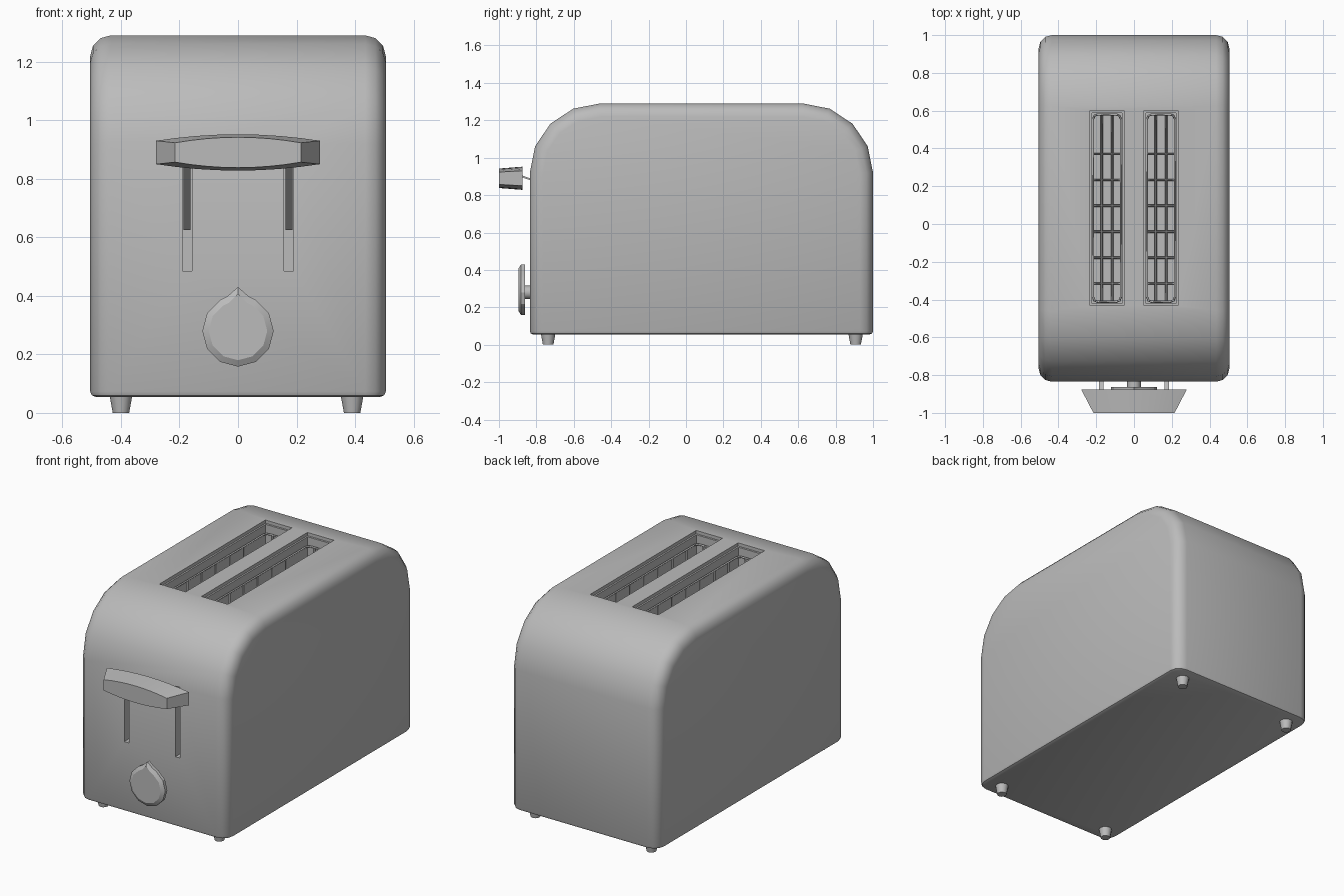
import bpy, bmesh, math
from mathutils import Vector

if "Cube" in bpy.data.objects:
    bpy.data.objects.remove(bpy.data.objects["Cube"], do_unlink=True)

grey = bpy.data.materials.new("plain_grey")
grey.use_nodes = True
COLOUR = (0.5, 0.5, 0.5, 1)
grey.diffuse_color = COLOUR
grey.node_tree.nodes["Principled BSDF"].inputs["Base Color"].default_value = COLOUR


def finish(name, bm, smooth=None):
    bmesh.ops.recalc_face_normals(bm, faces=bm.faces)
    mesh = bpy.data.meshes.new(name)
    bm.to_mesh(mesh)
    bm.free()
    mesh.materials.append(grey)
    obj = bpy.data.objects.new(name, mesh)
    bpy.context.collection.objects.link(obj)
    if smooth:
        shade(obj, smooth)
    return obj


def shade(obj, angle):
    bpy.ops.object.select_all(action="DESELECT")
    bpy.context.view_layer.objects.active = obj
    obj.select_set(True)
    bpy.ops.object.shade_smooth_by_angle(angle=math.radians(angle))


def loft(name, rings, smooth=None):
    """Skin a list of equal-length closed rings and cap both ends."""
    bm = bmesh.new()
    loops = [[bm.verts.new(p) for p in ring] for ring in rings]
    n = len(loops[0])
    for a, b in zip(loops, loops[1:]):
        for i in range(n):
            j = (i + 1) % n
            bm.faces.new((a[i], a[j], b[j], b[i]))
    bm.faces.new(loops[0])
    bm.faces.new(loops[-1])
    return finish(name, bm, smooth)


def box(name, x0, x1, y0, y1, z0, z1):
    return loft(name, [[(x0, y0, z), (x1, y0, z), (x1, y1, z), (x0, y1, z)] for z in (z0, z1)])


def wire(name, points, radius, closed=False):
    curve = bpy.data.curves.new(name, "CURVE")
    curve.dimensions = "3D"
    curve.bevel_depth = radius
    curve.bevel_resolution = 0
    curve.use_fill_caps = True
    spline = curve.splines.new("POLY")
    spline.points.add(len(points) - 1)
    for p, co in zip(spline.points, points):
        p.co = (*co, 1)
    spline.use_cyclic_u = closed
    curve.materials.append(grey)
    obj = bpy.data.objects.new(name, curve)
    bpy.context.collection.objects.link(obj)


# Body: arched side profile, extruded across and rounded along its side edges
def arch(cy, sign, angles):
    return [(cy + sign * 0.375 * math.cos(math.radians(a)),
             0.92 + 0.37 * math.sin(math.radians(a))) for a in angles]


steps = [0, 22.5, 45, 67.5, 90]
profile = [(-0.835, 0.055)] + arch(-0.46, -1, steps) + arch(0.625, 1, steps[::-1]) + [(1.0, 0.055)]
body = loft("body", [[(x, y, z) for y, z in profile] for x in (-0.505, 0.505)])
bm = bmesh.new()
bm.from_mesh(body.data)
bmesh.ops.recalc_face_normals(bm, faces=bm.faces)
rim = [e for e in bm.edges
       if abs(e.verts[0].co.x - e.verts[1].co.x) < 0.01
       and max(v.co.z for v in e.verts) > 0.1]
bmesh.ops.bevel(bm, geom=rim, offset=0.07, segments=3, profile=0.5, affect="EDGES")
base = [e for e in bm.edges if all(v.co.z < 0.06 for v in e.verts)]
bmesh.ops.bevel(bm, geom=base, offset=0.018, segments=2, profile=0.5, affect="EDGES")
bmesh.ops.recalc_face_normals(bm, faces=bm.faces)
bm.to_mesh(body.data)
bm.free()

# Bread slots with a stepped lip, and the two lever slits
FLOOR = 0.25
cutters = []
for s in (-1, 1):
    c = s * 0.143
    cutters.append(box("lip_cutter", c - 0.09, c + 0.09, -0.432, 0.6, 1.27, 1.4))
    cutters.append(box("slot_cutter", c - 0.08, c + 0.08, -0.42, 0.588, FLOOR, 1.35))
    c = s * 0.174
    cutters.append(box("slit_cutter", c - 0.016, c + 0.016, -0.95, -0.5, 0.485, 0.92))
for cutter in cutters:
    cutter.hide_render = True
    mod = body.modifiers.new("cut", "BOOLEAN")
    mod.operation = "DIFFERENCE"
    mod.solver = "EXACT"
    mod.object = cutter
    bpy.context.view_layer.objects.active = body
    bpy.ops.object.modifier_apply(modifier=mod.name)
    bpy.data.objects.remove(cutter, do_unlink=True)
shade(body, 35)

# Wire racks inside the bread slots
for side, s in (("right", -1), ("left", 1)):
    c = s * 0.143
    low, high = FLOOR + 0.03, 1.22
    hw, y0, y1, r = 0.074, -0.412, 0.58, 0.025
    ring = []
    for cx, cy, start in ((c + hw - r, y1 - r, 0), (c - hw + r, y1 - r, 90),
                          (c - hw + r, y0 + r, 180), (c + hw - r, y0 + r, 270)):
        for a in (0, 45, 90):
            t = math.radians(start + a)
            ring.append((cx + r * math.cos(t), cy + r * math.sin(t), high))
    wire(side + "_rack_rim", ring, 0.006, True)
    for i in range(6):
        y = -0.315 + i * 0.137
        wire(f"{side}_rack_hoop_{i + 1}",
             [(c - hw, y, high), (c - hw, y, low), (c + hw, y, low), (c + hw, y, high)], 0.006)
    for i, x in enumerate((c - 0.028, c + 0.028)):
        wire(f"{side}_rack_rail_{i + 1}",
             [(x, y0, high), (x, y0, low), (x, y1, low), (x, y1, high)], 0.006)

# Lever handle: bowed bar, narrower towards the front
rings = []
for y, half, mid, end in ((-0.875, 0.28, 0.062, 0.04), (-1.0, 0.215, 0.052, 0.033)):
    ts = [i / 4 for i in range(-4, 5)]
    bow = [(half * t, mid - (mid - end) * t * t) for t in ts]
    rings.append([(x, y, 0.89 + h) for x, h in bow] + [(x, y, 0.89 - h) for x, h in bow[::-1]])
loft("lever_handle", rings, 20)

# Lever arms bending down into the slits
for side, s in (("right", -1), ("left", 1)):
    x, w = s * 0.174, 0.0125
    path = [(-0.89, 0.905), (-0.835, 0.885), (-0.55, 0.63)]
    loft(side + "_lever_arm",
         [[(x - w, y, z - 0.005), (x + w, y, z - 0.005), (x + w, y, z + 0.005), (x - w, y, z + 0.005)]
          for y, z in path])


# Dial with a pointed top, on a short stem
def dial_ring(y, r, tip):
    pts = [(0, y, 0.28 + tip)]
    for i in range(1, 12):
        a = math.radians(90 - 30 * i)
        pts.append((r * math.cos(a), y, 0.28 + r * math.sin(a)))
    # Extra shoulders give the pointer its narrow shape
    shoulder = [(sx * 0.3 * r, y, 0.28 + 0.97 * r) for sx in (1, -1)]
    return [pts[0], shoulder[0]] + pts[1:] + [shoulder[1]]


loft("dial", [dial_ring(-0.862, 0.122, 0.15), dial_ring(-0.882, 0.122, 0.15),
              dial_ring(-0.895, 0.1, 0.128)], 30)


def tapered(name, start, end, r0, r1, sides=12):
    start, end = Vector(start), Vector(end)
    turn = (end - start).to_track_quat("Z", "Y")
    rings = [[c + turn @ Vector((r * math.cos(k * math.tau / sides),
                                 r * math.sin(k * math.tau / sides), 0)) for k in range(sides)]
             for c, r in ((start, r0), (end, r1))]
    return loft(name, rings, 40)


tapered("dial_stem", (0, -0.83, 0.28), (0, -0.87, 0.28), 0.036, 0.036)

# Feet
for fb, y in (("front", -0.737), ("back", 0.907)):
    for side, x in (("right", -0.4), ("left", 0.39)):
        tapered(f"{fb}_{side}_foot", (x, y, 0.06), (x, y, 0), 0.039, 0.028)
